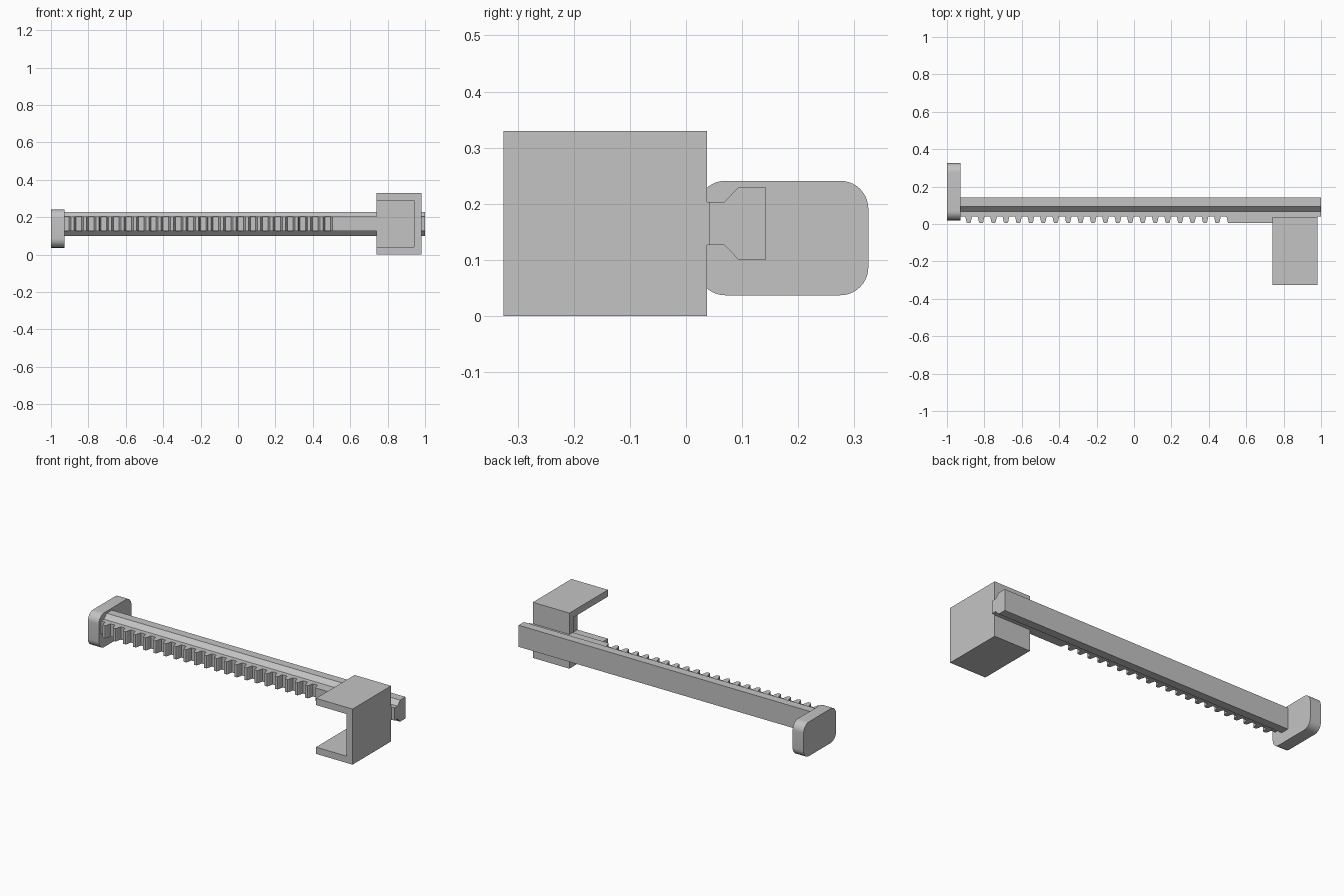
import bpy, bmesh, math
from mathutils import Vector

default = bpy.data.objects.get("Cube")
if default:
    bpy.data.objects.remove(default)

grey = bpy.data.materials.new("light_grey")
grey.use_nodes = True
COLOR = (0.55, 0.55, 0.55, 1)
grey.diffuse_color = COLOR
grey.node_tree.nodes["Principled BSDF"].inputs["Base Color"].default_value = COLOR


def extrude(name, profile, place, start, end):
    """Extrude a closed 2D profile; place(a, b, t) maps it into space."""
    bm = bmesh.new()
    face = bm.faces.new([bm.verts.new(place(a, b, start)) for a, b in profile])
    top = bmesh.ops.extrude_face_region(bm, geom=[face])["geom"]
    shift = Vector(place(0, 0, end)) - Vector(place(0, 0, start))
    bmesh.ops.translate(bm, vec=shift,
                        verts=[g for g in top if isinstance(g, bmesh.types.BMVert)])
    bmesh.ops.recalc_face_normals(bm, faces=bm.faces)
    mesh = bpy.data.meshes.new(name)
    bm.to_mesh(mesh)
    bm.free()
    mesh.materials.append(grey)
    obj = bpy.data.objects.new(name, mesh)
    bpy.context.collection.objects.link(obj)
    return obj


def along_x(a, b, t):
    return (t, a, b)


def along_z(a, b, t):
    return (a, b, t)


def rect(a0, a1, b0, b1):
    return [(a0, b0), (a1, b0), (a1, b1), (a0, b1)]


def rounded_rect(a0, a1, b0, b1, r, steps=10):
    corners = [(a1 - r, b1 - r), (a0 + r, b1 - r), (a0 + r, b0 + r), (a1 - r, b0 + r)]
    pts = []
    for i, (a, b) in enumerate(corners):
        for k in range(steps + 1):
            ang = math.pi / 2 * (i + k / steps)
            pts.append((a + r * math.cos(ang), b + r * math.sin(ang)))
    return pts


# Guide bar with chamfered neck
MID = 0.165
upper = [(0.143, 0.064), (0.093, 0.064), (0.068, 0.038), (0.041, 0.038)]
section = [(y, MID + h) for y, h in upper] + [(y, MID - h) for y, h in reversed(upper)]
extrude("guide_bar", section, along_x, -0.95, 1.0)

# Toothed rack with a solid run at the bracket end
ROOT, TIP, PITCH, COUNT = 0.047, 0.005, 0.0665, 21
half_tooth = [(0.024, ROOT), (0.019, 0.042), (0.016, 0.032), (0.012, 0.012), (0.008, TIP)]
tooth = [(-d, y) for d, y in half_tooth] + [(d, y) for d, y in reversed(half_tooth)]
profile = [(-0.94, 0.06), (-0.94, ROOT)]
for i in range(COUNT):
    center = 0.446 + (i - COUNT + 1) * PITCH
    profile += [(center + d, y) for d, y in tooth]
solid_start = 0.446 + PITCH
profile += [(solid_start + d, y) for d, y in tooth[:len(half_tooth)]]
profile += [(0.75, TIP), (0.75, 0.06)]
extrude("toothed_rack", profile, along_z, MID - 0.038, MID + 0.038)

# Rounded end stop
stop = extrude("end_stop", rounded_rect(0.02, 0.325, 0.037, 0.241, 0.05), along_x, -1.0, -0.928)
bpy.context.view_layer.objects.active = stop
stop.select_set(True)
bpy.ops.object.shade_smooth_by_angle(angle=math.radians(30))
stop.select_set(False)

# Bracket: block hollowed out towards the front and the right
bracket = extrude("bracket", rect(0.74, 0.98, -0.325, 0.037), along_z, 0.0, 0.33)
cutter = extrude("bracket_cutter", rect(0.6, 0.94, -0.5, -0.003), along_z, 0.04, 0.29)
cut = bracket.modifiers.new("hollow", "BOOLEAN")
cut.operation = "DIFFERENCE"
cut.solver = "EXACT"
cut.object = cutter
bpy.context.view_layer.objects.active = bracket
bracket.select_set(True)
bpy.ops.object.modifier_apply(modifier=cut.name)
bracket.select_set(False)
bpy.data.objects.remove(cutter)

# Bar neck meets the bracket's back wall
extrude("bracket_mount", rect(0.74, 0.98, 0.03, 0.06), along_z, MID - 0.038, MID + 0.038)
